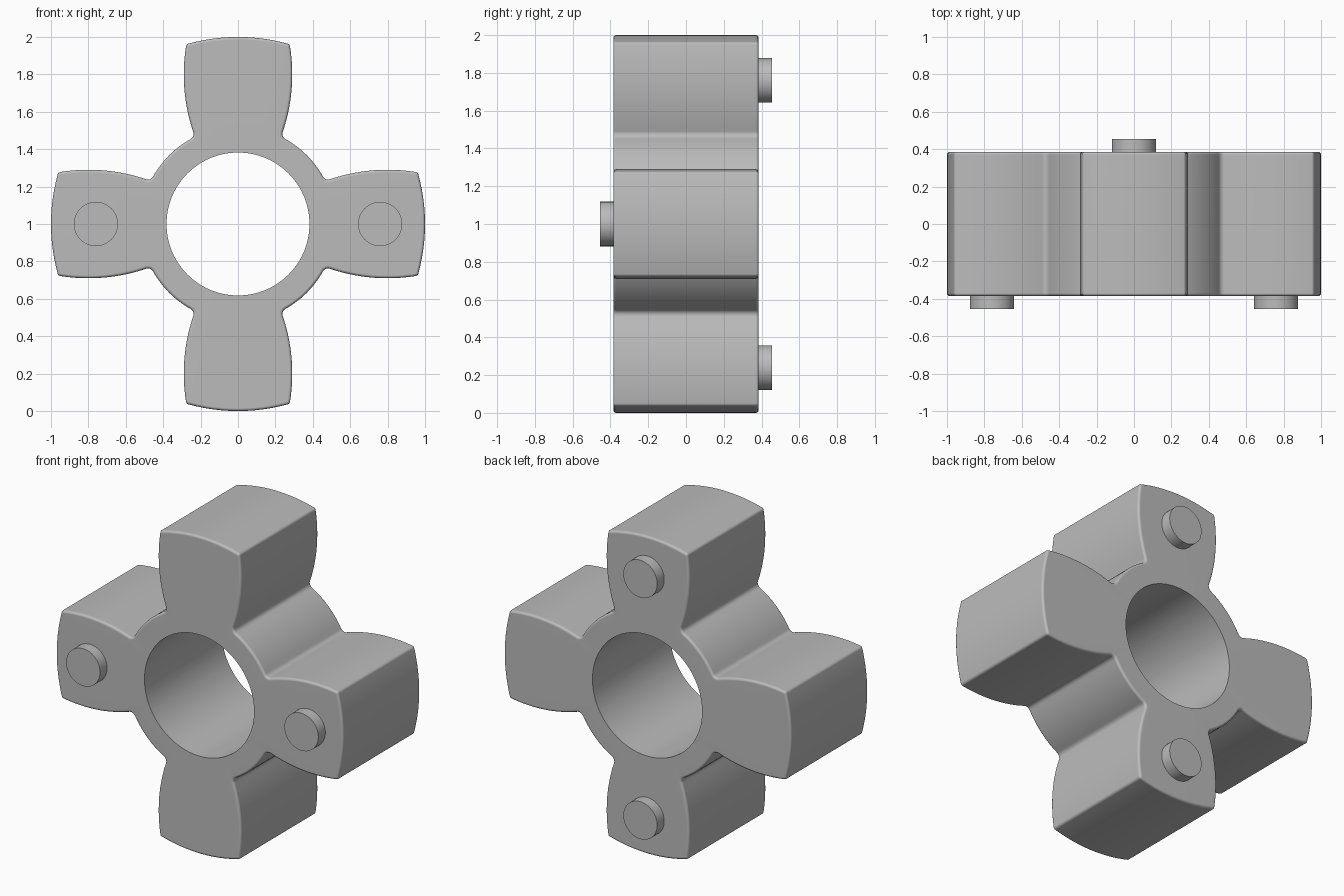
import bpy, bmesh
from math import sin, cos, pi, radians, hypot
from mathutils import Matrix

cube = bpy.data.objects.get("Cube")
if cube:
    bpy.data.objects.remove(cube, do_unlink=True)

grey = bpy.data.materials.new("light grey")
grey.use_nodes = True
colour = (0.5, 0.5, 0.5, 1)
grey.diffuse_color = colour
grey.node_tree.nodes["Principled BSDF"].inputs["Base Color"].default_value = colour

HALF, ROUND, BORE = 0.385, 0.015, 0.382


def finish(bm, name):
    bmesh.ops.recalc_face_normals(bm, faces=bm.faces)
    mesh = bpy.data.meshes.new(name)
    bm.to_mesh(mesh)
    bm.free()
    mesh.materials.append(grey)
    obj = bpy.data.objects.new(name, mesh)
    bpy.context.collection.objects.link(obj)
    bpy.ops.object.select_all(action='DESELECT')
    obj.select_set(True)
    bpy.context.view_layer.objects.active = obj
    bpy.ops.object.shade_smooth_by_angle(angle=radians(35))
    return obj


def arc(cx, cz, r, start, end, steps):
    """Points on an arc; angles are measured from up towards +x."""
    angles = [radians(start + (end - start) * i / steps) for i in range(steps)]
    return [(cx + r * sin(a), cz + r * cos(a)) for a in angles]


# Half an arm: tip, rounded corner, bulging side, neck fillet, hub
half = (arc(0, 0, 1, 0, 15.4, 6)
        + arc(0.2605, 0.947, 0.018, 15.4, 81, 5)
        + arc(-0.67, 0.8, 0.96, 81, 108.8, 14)
        + arc(0.2672, 0.481, 0.03, 288.8, 209.05, 7)
        + arc(0, 0, 0.52, 29.05, 45, 6))
# Mirror across the diagonal, then repeat around the four arms
quarter = half + [(0.52 * sin(pi / 4), 0.52 * cos(pi / 4))] + [(z, x) for x, z in half[:0:-1]]
outline = []
for k in range(4):
    c, s = round(cos(k * pi / 2)), round(sin(k * pi / 2))
    outline += [(x * c + z * s, z * c - x * s) for x, z in quarter]


def inset(points, d):
    """Move the outline inwards along its normals."""
    result = []
    for i, (x, z) in enumerate(points):
        (ax, az), (bx, bz) = points[i - 1], points[(i + 1) % len(points)]
        tx, tz = bx - ax, bz - az
        n = hypot(tx, tz)
        result.append((x + d * tz / n, z - d * tx / n))
    return result


# Spider body: lofted rings with rounded outer rims and a sharp bore
bore = [(x * BORE / hypot(x, z), z * BORE / hypot(x, z)) for x, z in outline]
rim = [radians(a) for a in (0, 22.5, 45, 67.5, 90)]
front = [(-HALF + ROUND * (1 - sin(a)), ROUND * (1 - cos(a))) for a in rim]
levels = front[::-1] + [(-y, d) for y, d in front]
bm = bmesh.new()
rings = []
for y, d in levels:
    # inset() follows a clockwise outline, so a negative amount points to the hub
    rings.append([bm.verts.new((x, y, z + 1)) for x, z in inset(outline, d)])
for y in (HALF, -HALF):
    rings.append([bm.verts.new((x, y, z + 1)) for x, z in bore])
count = len(outline)
for k, ring in enumerate(rings):
    other = rings[(k + 1) % len(rings)]
    for i in range(count):
        j = (i + 1) % count
        bm.faces.new((ring[i], ring[j], other[j], other[i]))
body = finish(bm, "spider_body")
body.modifiers.new("even shading", 'WEIGHTED_NORMAL').keep_sharp = True


# Spacer pegs: two on the front side arms, two on the back upright arms
def peg(name, x, z, side):
    bm = bmesh.new()
    place = Matrix.Translation((x, side * 0.415, z)) @ Matrix.Rotation(pi / 2, 4, 'X')
    bmesh.ops.create_cone(bm, cap_ends=True, segments=48, radius1=0.118,
                          radius2=0.118, depth=0.08, matrix=place)
    finish(bm, name)


for name, s in (("left", 1), ("right", -1)):
    peg("front_peg_" + name, 0.76 * s, 1, -1)
for name, s in (("upper", 1), ("lower", -1)):
    peg("back_peg_" + name, 0, 1 + 0.76 * s, 1)
